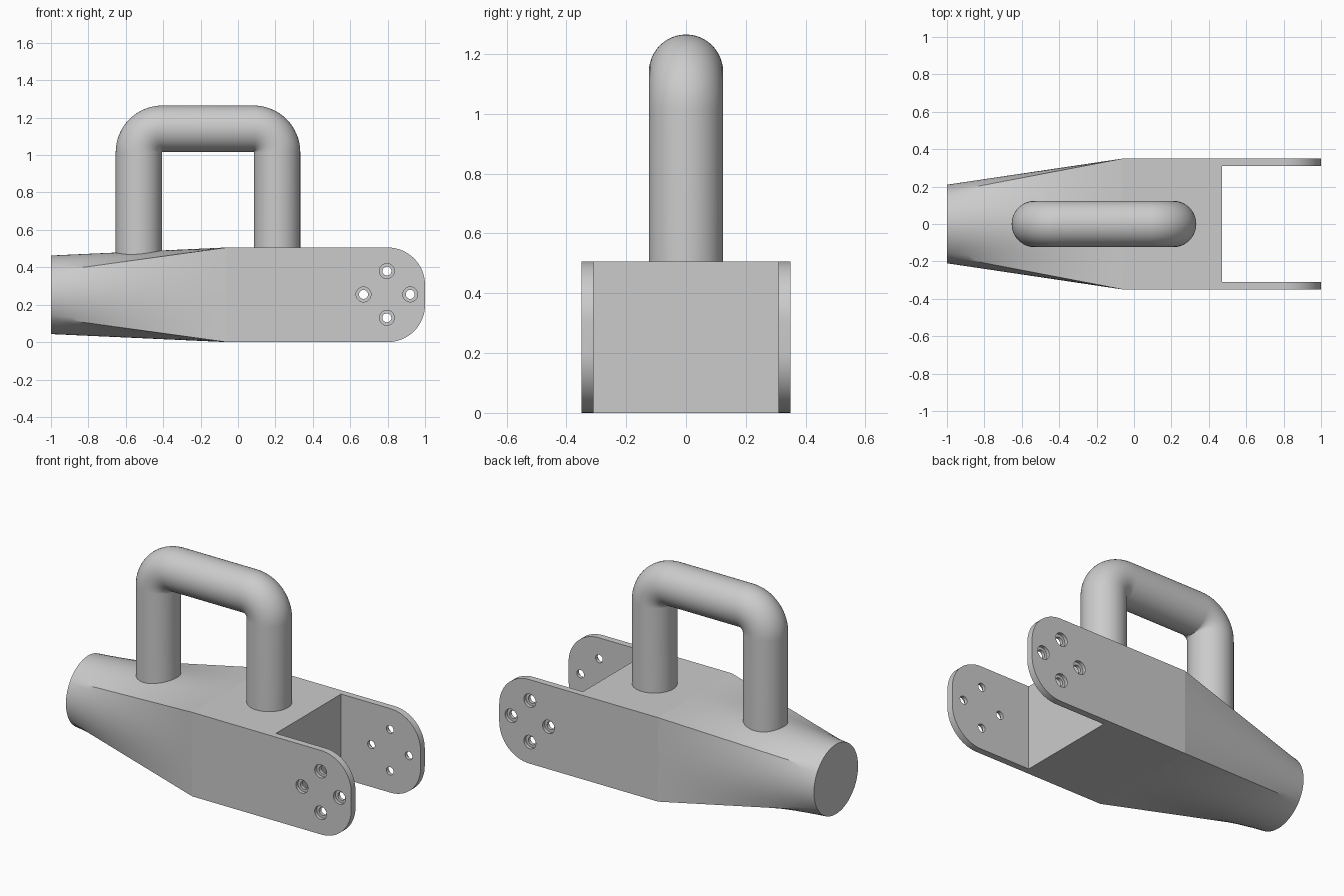
import bpy, bmesh, math
from mathutils import Vector

if "Cube" in bpy.data.objects:
    bpy.data.objects.remove(bpy.data.objects["Cube"], do_unlink=True)

grey = bpy.data.materials.new("light_grey")
grey.use_nodes = True
grey.diffuse_color = (0.6, 0.6, 0.6, 1)
grey.node_tree.nodes["Principled BSDF"].inputs["Base Color"].default_value = (0.6, 0.6, 0.6, 1)

HY, HZ = 0.35, 0.253      # half width and half height of the block
NECK_R = 0.21             # round end radius
CREASE = -0.06            # where the taper meets the block
END_R = 0.2               # rounding of the fork tips


def skin(name, rings):
    """Closed mesh through a list of equal-length point rings."""
    bm = bmesh.new()
    loops = [[bm.verts.new(p) for p in ring] for ring in rings]
    for a, b in zip(loops, loops[1:]):
        for i in range(len(a)):
            j = (i + 1) % len(a)
            bm.faces.new((a[i], a[j], b[j], b[i]))
    bm.faces.new(loops[0])
    bm.faces.new(loops[-1])
    bmesh.ops.recalc_face_normals(bm, faces=bm.faces)
    mesh = bpy.data.meshes.new(name)
    bm.to_mesh(mesh)
    bm.free()
    obj = bpy.data.objects.new(name, mesh)
    bpy.context.collection.objects.link(obj)
    mesh.materials.append(grey)
    return obj


def select(obj):
    bpy.ops.object.select_all(action='DESELECT')
    obj.select_set(True)
    bpy.context.view_layer.objects.active = obj


def cut(obj, cutter):
    cutter.hide_render = True
    select(obj)
    mod = obj.modifiers.new("cut", 'BOOLEAN')
    mod.operation = 'DIFFERENCE'
    mod.solver = 'EXACT'
    mod.object = cutter
    bpy.ops.object.modifier_apply(modifier=mod.name)
    bpy.data.objects.remove(cutter, do_unlink=True)


def drill(obj, x, y, z, radius, depth):
    bpy.ops.mesh.primitive_cylinder_add(vertices=32, radius=radius, depth=depth,
                                        location=(x, y, z), rotation=(math.pi / 2, 0, 0))
    cut(obj, bpy.context.object)


# Body: round neck blending into a rectangular block with rounded tips
corner = math.atan2(HZ, HY)
stops = [-corner, corner, math.pi - corner, math.pi + corner, 2 * math.pi - corner]
angles = [a + (b - a) * i / 16 for a, b in zip(stops, stops[1:]) for i in range(16)]


def section(x, t, squash=1.0):
    ring = []
    for a in angles:
        c, s = math.cos(a), math.sin(a)
        reach = min(HY / max(abs(c), 1e-6), HZ / max(abs(s), 1e-6))
        r = NECK_R + (reach - NECK_R) * t
        ring.append((x, r * c, HZ + r * s * squash))
    return ring


rings = [section(-1 + (CREASE + 1) * i / 16, i / 16) for i in range(17)]
rings.append(section(1 - END_R - 0.01, 1))
for i in range(17):
    a = math.pi / 2 * i / 16
    rings.append(section(1 - END_R + END_R * math.sin(a), 1,
                         (HZ - END_R + END_R * math.cos(a)) / HZ))
body = skin("body", rings)

# Slot between the fork plates
bpy.ops.mesh.primitive_cube_add(size=1, location=(0.97, 0, HZ))
bpy.context.object.scale = (1, 0.62, 1)
bpy.context.view_layer.update()
cut(body, bpy.context.object)

# Four counterbored bolt holes through both plates
for k in range(4):
    hx = 0.796 + 0.125 * math.cos(k * math.pi / 2)
    hz = 0.255 + 0.125 * math.sin(k * math.pi / 2)
    drill(body, hx, 0, hz, 0.024, 1)
    for side in (-1, 1):
        drill(body, hx, side * 0.38, hz, 0.04, 0.1)

for e in body.data.edges:
    if all(abs(body.data.vertices[v].co.x - CREASE) < 1e-4 for v in e.vertices):
        e.use_edge_sharp = True

# Handle: round bar swept along an arch
TUBE, BEND, TOP = 0.124, 0.126, 1.141
X0, X1 = -0.53, 0.209
path = [(X0, 0.42, 0)]
for cx, start in ((X0 + BEND, 0), (X1 - BEND, math.pi / 2)):
    for i in range(17):
        a = start + math.pi / 2 * i / 16
        path.append((cx - BEND * math.cos(a), TOP - BEND + BEND * math.sin(a), a))
path.append((X1, 0.42, math.pi))
rings = []
for x, z, a in path:
    out = Vector((-math.cos(a), 0, math.sin(a)))
    rings.append([Vector((x, 0, z)) + out * TUBE * math.cos(b) + Vector((0, TUBE * math.sin(b), 0))
                  for b in (2 * math.pi * i / 48 for i in range(48))])
handle = skin("handle", rings)

for obj in (body, handle):
    select(obj)
    bpy.ops.object.shade_smooth_by_angle(angle=math.radians(25), keep_sharp_edges=True)
